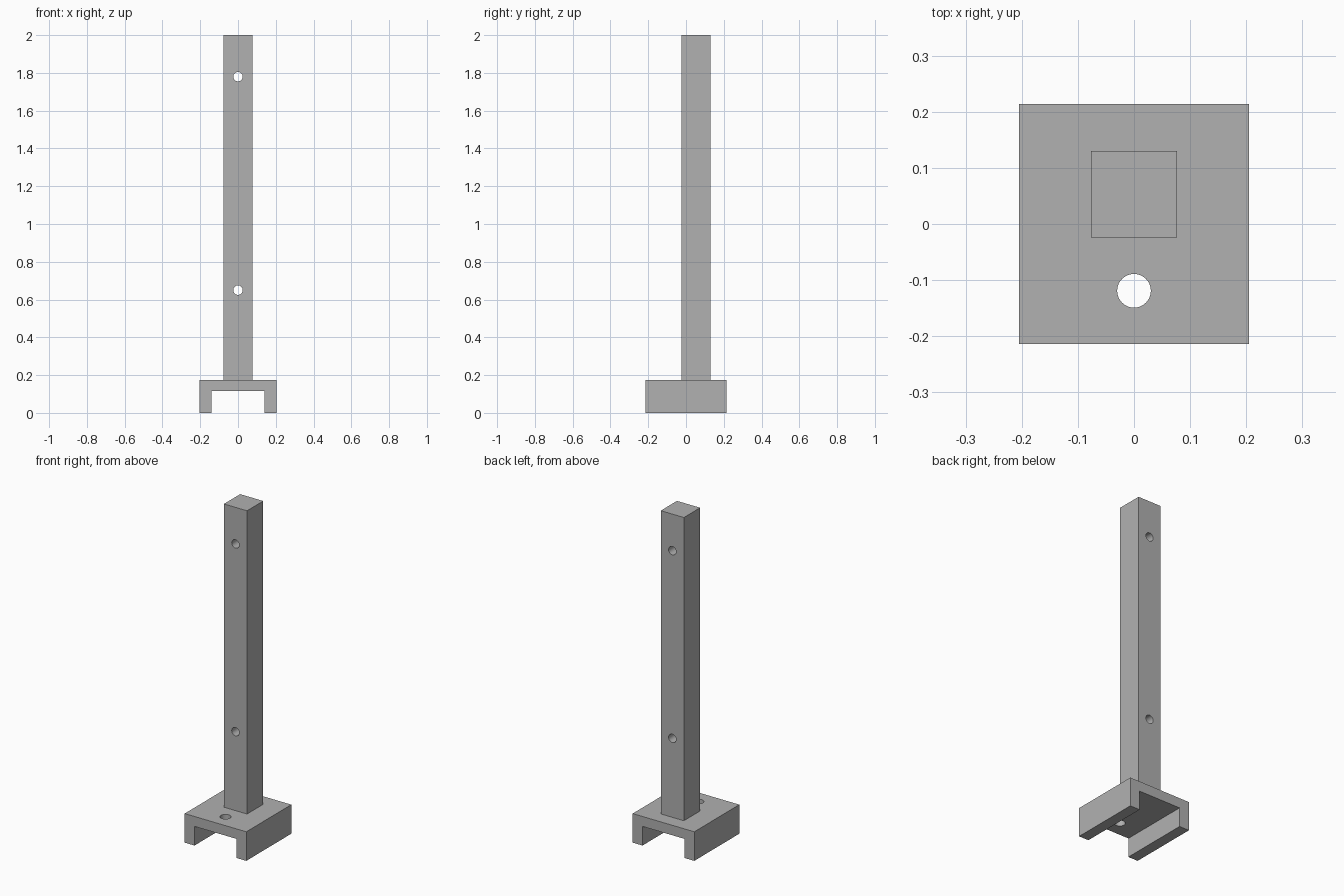
import bpy
import bmesh
import math
from mathutils import Matrix, Vector

if "Cube" in bpy.data.objects:
    bpy.data.objects.remove(bpy.data.objects["Cube"], do_unlink=True)

# Single plain grey finish
GREY = (0.44, 0.44, 0.44, 1.0)
grey = bpy.data.materials.new("plain grey")
grey.use_nodes = True
grey.diffuse_color = GREY
grey.node_tree.nodes["Principled BSDF"].inputs["Base Color"].default_value = GREY


def make_object(name, bm):
    bmesh.ops.recalc_face_normals(bm, faces=bm.faces)
    mesh = bpy.data.meshes.new(name)
    bm.to_mesh(mesh)
    bm.free()
    mesh.materials.append(grey)
    obj = bpy.data.objects.new(name, mesh)
    bpy.context.collection.objects.link(obj)
    return obj


def extrude_profile(name, points, direction):
    bm = bmesh.new()
    face = bm.faces.new([bm.verts.new(p) for p in points])
    result = bmesh.ops.extrude_face_region(bm, geom=[face], use_keep_orig=True)
    verts = [g for g in result["geom"] if isinstance(g, bmesh.types.BMVert)]
    bmesh.ops.translate(bm, verts=verts, vec=Vector(direction))
    return make_object(name, bm)


def drill(target, centre, radius, depth, rotation):
    """Cut a round through hole and smooth its wall."""
    bm = bmesh.new()
    bmesh.ops.create_cone(bm, cap_ends=True, segments=40, radius1=radius,
                          radius2=radius, depth=depth,
                          matrix=Matrix.Translation(centre) @ rotation)
    cutter = make_object("hole_cutter", bm)
    cutter.hide_render = True
    mod = target.modifiers.new("hole", "BOOLEAN")
    mod.operation = "DIFFERENCE"
    mod.solver = "EXACT"
    mod.object = cutter
    bpy.context.view_layer.objects.active = target
    bpy.ops.object.modifier_apply(modifier=mod.name)
    bpy.data.objects.remove(cutter, do_unlink=True)


# Channel-shaped base, open underneath from front to back
half_x, half_y, top = 0.205, 0.214, 0.175
inner_x, ceiling = 0.14, 0.115
right_side = [(-half_x, top), (-half_x, 0), (-inner_x, 0), (-inner_x, ceiling)]
outline = right_side + [(-x, z) for x, z in reversed(right_side)]
base = extrude_profile("channel_base", [(x, -half_y, z) for x, z in outline],
                       (0, 2 * half_y, 0))
drill(base, (0, -0.119, top), 0.03, 0.3, Matrix.Identity(4))

# Square upright post with two front-to-back holes
post_half, post_y = 0.077, 0.053
corners = [(-1, -1), (1, -1), (1, 1), (-1, 1)]
post = extrude_profile(
    "upright_post",
    [(sx * post_half, post_y + sy * post_half, top) for sx, sy in corners],
    (0, 0, 2 - top))
for z in (0.65, 1.78):
    drill(post, (0, post_y, z), 0.025, 0.4, Matrix.Rotation(math.pi / 2, 4, "X"))

# Smooth hole walls, crisp edges elsewhere
bpy.ops.object.select_all(action="DESELECT")
for obj in (base, post):
    obj.select_set(True)
bpy.context.view_layer.objects.active = base
bpy.ops.object.shade_smooth_by_angle(angle=math.radians(30))
